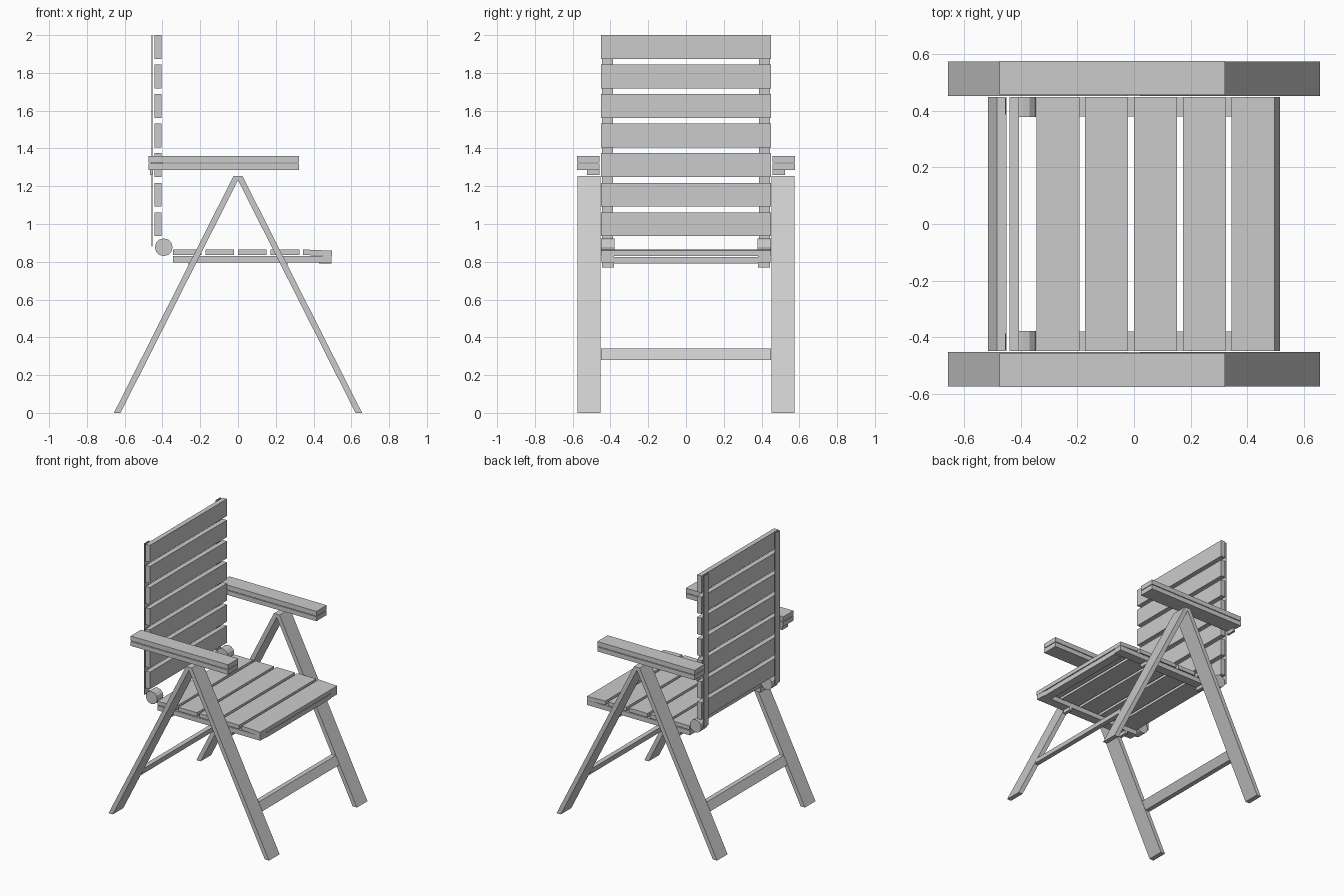
import bpy, bmesh, math

cube = bpy.data.objects.get("Cube")
if cube:
    bpy.data.objects.remove(cube, do_unlink=True)

# Single grey finish
grey = bpy.data.materials.new("light_grey")
grey.use_nodes = True
grey.diffuse_color = (0.6, 0.6, 0.6, 1)
grey.node_tree.nodes["Principled BSDF"].inputs["Base Color"].default_value = (0.6, 0.6, 0.6, 1)


def prism(name, profile, y0, y1):
    """Extrude an x-z profile along y from y0 to y1."""
    bm = bmesh.new()
    base = bm.faces.new([bm.verts.new((x, y0, z)) for x, z in profile])
    moved = bmesh.ops.extrude_face_region(bm, geom=[base])["geom"]
    verts = [v for v in moved if isinstance(v, bmesh.types.BMVert)]
    bmesh.ops.translate(bm, verts=verts, vec=(0, y1 - y0, 0))
    bmesh.ops.recalc_face_normals(bm, faces=bm.faces)
    mesh = bpy.data.meshes.new(name)
    bm.to_mesh(mesh)
    bm.free()
    mesh.materials.append(grey)
    obj = bpy.data.objects.new(name, mesh)
    bpy.context.collection.objects.link(obj)
    return obj


def box(name, x0, x1, z0, z1, y0, y1):
    return prism(name, [(x0, z0), (x1, z0), (x1, z1), (x0, z1)], y0, y1)


def pair(make, name, *args, y0, y1):
    """Make a part on both sides of the chair."""
    make("left_side_" + name, *args, y0, y1)
    make("right_side_" + name, *args, -y1, -y0)


def leg_section(side, z0, z1):
    """Slanted slice of a leg between two heights."""
    def outer(z):
        return 0.657 - 0.505 * z
    w = 0.035
    return [(side * outer(z0), z0), (side * outer(z1), z1),
            (side * (outer(z1) - w), z1), (side * (outer(z0) - w), z0)]


W = 0.45  # half width between the legs

# Folding legs and their cross bars
for side, label in ((1, "front"), (-1, "rear")):
    pair(prism, label + "_leg", leg_section(side, 0, 1.255), y0=0.452, y1=0.575)
    prism(label + "_cross_bar", leg_section(side, 0.28, 0.34), -W, W)
    # Pivot lugs under the seat rails
    pair(box, label + "_pivot_lug", side * 0.25 - 0.012, side * 0.25 + 0.012,
         0.77, 0.80, y0=0.38, y1=0.445)

# Armrests: two stacked boards with a rear catch below
pair(box, "armrest_lower", -0.475, 0.322, 1.287, 1.32, y0=0.457, y1=0.577)
pair(box, "armrest_upper", -0.475, 0.322, 1.325, 1.36, y0=0.457, y1=0.577)
pair(box, "armrest_catch", -0.467, -0.45, 1.26, 1.287, y0=0.457, y1=0.525)

# Back slats on thin rear strips
for i in range(7):
    z = 0.936 + i * 0.1563
    box("back_slat", -0.441, -0.406, z, z + 0.126, -W, W)
pair(box, "back_strip", -0.457, -0.452, 0.88, 2.0, y0=0.387, y1=0.445)

# Seat slats, side rails and front rail
for i in range(5):
    x = -0.345 + i * 0.1725
    drop = 0.006 if i == 4 else 0
    prism("seat_slat", [(x, 0.836), (x + 0.152, 0.836 - drop),
                        (x + 0.152, 0.865 - drop), (x, 0.865)], -W, W)
pair(box, "seat_rail", -0.345, 0.495, 0.795, 0.83, y0=0.38, y1=0.448)
box("front_seat_rail", 0.43, 0.495, 0.79, 0.825, -0.38, 0.38)

# Round reclining hinges between seat and back
disc = [(-0.393 + 0.047 * math.cos(a), 0.877 + 0.047 * math.sin(a))
        for a in (math.tau * k / 12 for k in range(12))]
pair(prism, "hinge", disc, y0=0.378, y1=0.45)
